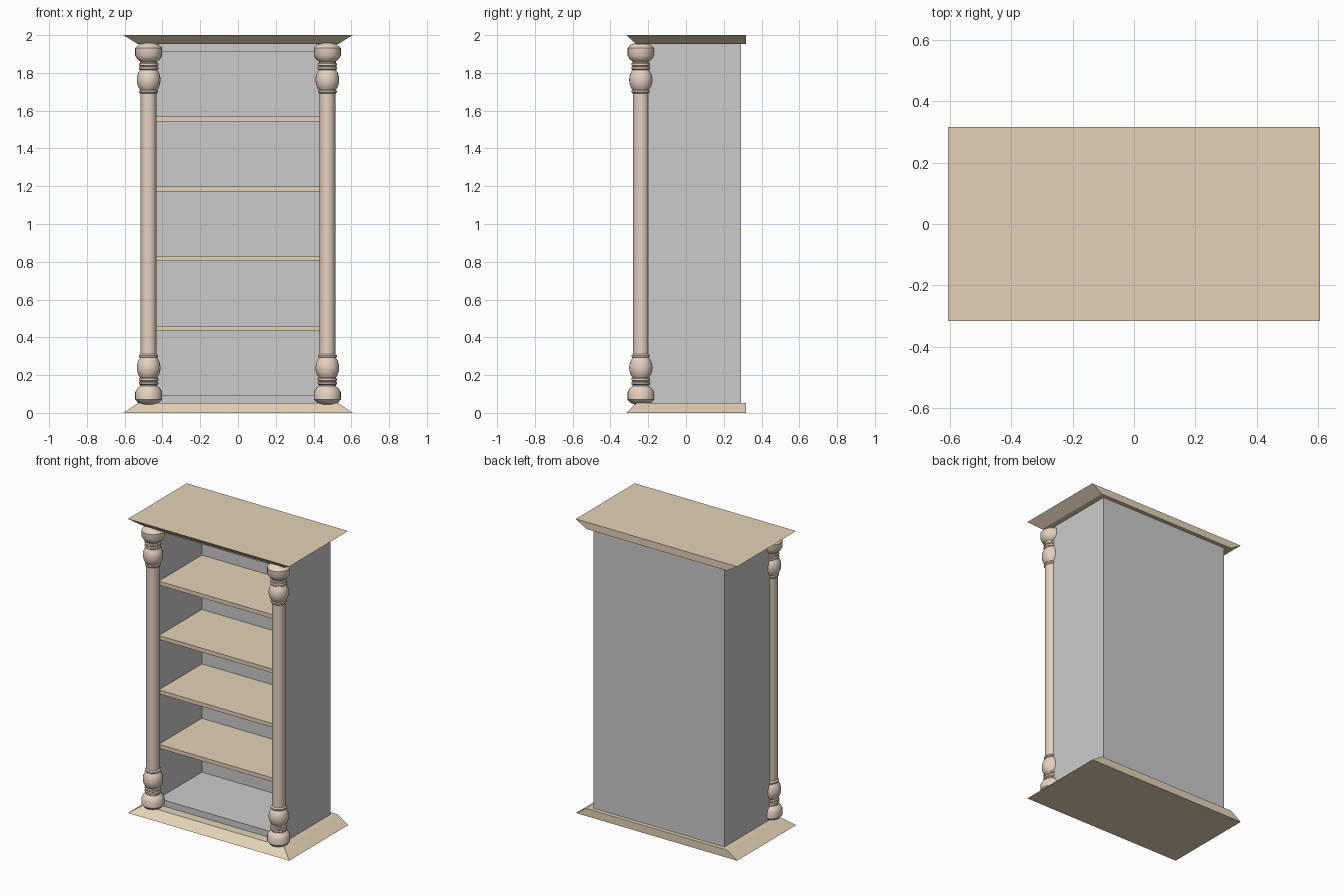
import bpy, bmesh, math

if "Cube" in bpy.data.objects:
    bpy.data.objects.remove(bpy.data.objects["Cube"])


def material(name, rgb):
    m = bpy.data.materials.new(name)
    m.diffuse_color = (*rgb, 1)
    m.use_nodes = True
    m.node_tree.nodes["Principled BSDF"].inputs["Base Color"].default_value = m.diffuse_color
    return m


WOOD = material("light_wood", (0.78, 0.65, 0.48))
TURNED = material("turned_wood", (0.78, 0.64, 0.53))


def finish(name, bm, mat=None):
    bmesh.ops.recalc_face_normals(bm, faces=bm.faces)
    me = bpy.data.meshes.new(name)
    bm.to_mesh(me)
    bm.free()
    ob = bpy.data.objects.new(name, me)
    bpy.context.collection.objects.link(ob)
    if mat:
        me.materials.append(mat)
    return ob


def box_bm(x, y0, y1, z0, z1):
    bm = bmesh.new()
    bmesh.ops.create_cube(bm, size=1)
    for v in bm.verts:
        v.co = (v.co.x * 2 * x, y1 if v.co.y > 0 else y0, z1 if v.co.z > 0 else z0)
    return bm


# Plinth and cornice: slabs bevelled on the front and sides, flat at the back
def moulding(name, z_wide, z_narrow):
    bm = box_bm(0.607, -0.317, 0.317, min(z_wide, z_narrow), max(z_wide, z_narrow))
    for v in bm.verts:
        if abs(v.co.z - z_narrow) < 1e-4:
            v.co.x *= 0.53 / 0.607
            if v.co.y < 0:
                v.co.y += 0.055
    finish(name, bm, WOOD)


moulding("plinth", 0.0, 0.052)
moulding("cornice", 2.0, 1.952)

# Carcass: open-fronted box, front face inset and pushed to the back panel
bm = box_bm(0.492, -0.2, 0.29, 0.052, 1.952)
front = min(bm.faces, key=lambda f: f.calc_center_median().y)
bmesh.ops.inset_individual(bm, faces=[front], thickness=0.01)
for v in front.verts:
    v.co.x = math.copysign(0.459, v.co.x)
    v.co.z = 1.91 if v.co.z > 1 else 0.094
ret = bmesh.ops.extrude_discrete_faces(bm, faces=[front])
for v in ret["faces"][0].verts:
    v.co.y = 0.268
finish("carcass", bm)

# Shelves
for i in range(4):
    z = 0.46 + i * 0.37
    finish(f"shelf_{i + 1}", box_bm(0.459, -0.195, 0.268, z - 0.027, z), WOOD)

# Turned columns: half profile (radius, height) mirrored about mid height
half = [(0, 0.042), (0.03, 0.042), (0.055, 0.053), (0.071, 0.07), (0.071, 0.11),
        (0.06, 0.13), (0.045, 0.142), (0.045, 0.148), (0.051, 0.152), (0.051, 0.162),
        (0.045, 0.167), (0.051, 0.172), (0.051, 0.182), (0.045, 0.187),
        (0.054, 0.20), (0.061, 0.22), (0.063, 0.24), (0.060, 0.262), (0.052, 0.282),
        (0.045, 0.292), (0.050, 0.297), (0.050, 0.305), (0.042, 0.312)]
profile = half + [(r, 2.002 - z) for r, z in reversed(half)]


def column(name, cx, cy, sides=24):
    bm = bmesh.new()
    pts = [bm.verts.new((r, 0, z)) for r, z in profile]
    edges = [bm.edges.new(p) for p in zip(pts, pts[1:])]
    bmesh.ops.spin(bm, geom=pts + edges, cent=(0, 0, 0), axis=(0, 0, 1),
                   angle=math.tau, steps=sides, use_merge=False)
    bmesh.ops.remove_doubles(bm, verts=bm.verts, dist=1e-4)
    ob = finish(name, bm, TURNED)
    ob.location = (cx, cy, 0)
    bpy.ops.object.select_all(action='DESELECT')
    ob.select_set(True)
    bpy.context.view_layer.objects.active = ob
    bpy.ops.object.shade_smooth_by_angle(angle=math.radians(35))


column("left_column", -0.473, -0.238)
column("right_column", 0.473, -0.238)
